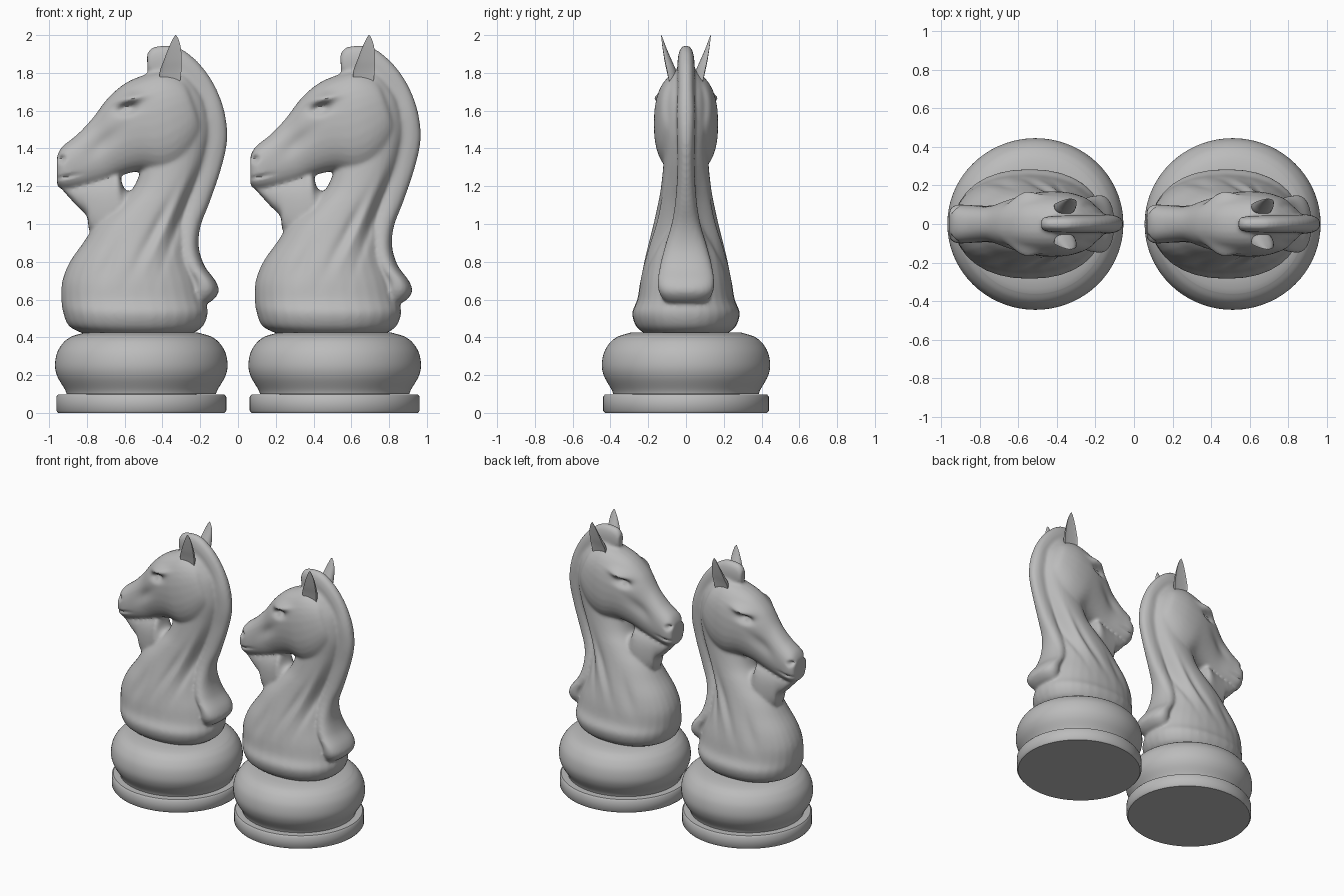
import bpy, bmesh, math
from mathutils import Vector, Matrix

cube = bpy.data.objects.get("Cube")
if cube:
    bpy.data.objects.remove(cube)

CX = 0.512          # each piece stands this far from the middle
TAU = 2 * math.pi

grey = bpy.data.materials.new("warm_grey_stone")
grey.use_nodes = True
grey.diffuse_color = (0.5, 0.5, 0.5, 1)
grey.node_tree.nodes["Principled BSDF"].inputs["Base Color"].default_value = (0.5, 0.5, 0.5, 1)


def smooth_rows(rows, steps=6):
    """Catmull-Rom interpolation through rows of numbers."""
    out = []
    ext = [rows[0]] + list(rows) + [rows[-1]]
    for i in range(1, len(ext) - 2):
        for s in range(steps):
            t = s / steps
            out.append([0.5 * (2 * b + (c - a) * t + (2 * a - 5 * b + 4 * c - d) * t * t
                               + (3 * b - a - 3 * c + d) * t ** 3)
                        for a, b, c, d in zip(*ext[i - 1:i + 3])])
    return out + [list(rows[-1])]


def power(v, e):
    return math.copysign(abs(v) ** e, v)


def loft(bm, rows, e=0.9, sides=32, cup=1.0, mirror=1):
    """Skin sections (x1, z1, x2, z2, half width, y offset) into a closed form."""
    rings = []
    for x1, z1, x2, z2, w, y0 in smooth_rows(rows):
        ring = []
        for k in range(sides):
            c, s = power(math.cos(TAU * k / sides), e), power(math.sin(TAU * k / sides), e)
            y = y0 + w * (s * cup if s > 0 else s)
            ring.append(bm.verts.new(((x1 + x2) / 2 + (x1 - x2) / 2 * c + CX, y * mirror,
                                      (z1 + z2) / 2 + (z1 - z2) / 2 * c)))
        rings.append(ring)
    for r, q in zip(rings, rings[1:]):
        for k in range(sides):
            n = (k + 1) % sides
            bm.faces.new((r[k], r[n], q[n], q[k]))
    bm.faces.new(rings[0])
    bm.faces.new(rings[-1])


def to_mesh(bm, name):
    bmesh.ops.recalc_face_normals(bm, faces=bm.faces)
    me = bpy.data.meshes.new(name)
    bm.to_mesh(me)
    bm.free()
    me.materials.append(grey)
    return me


def lathe(name, profile):
    bm = bmesh.new()
    vs = [bm.verts.new((r, 0, z)) for r, z in profile]
    es = [bm.edges.new(p) for p in zip(vs, vs[1:])]
    bmesh.ops.spin(bm, geom=vs + es, cent=(0, 0, 0), axis=(0, 0, 1), angle=TAU, steps=72)
    bmesh.ops.remove_doubles(bm, verts=bm.verts, dist=0.0005)
    bmesh.ops.scale(bm, vec=(1, 0.975, 1), verts=bm.verts)
    return to_mesh(bm, name)


# Turned base: foot disc and swelling ring
foot = lathe("foot_disc", [(0, 0), (0.44, 0), (0.45, 0.012), (0.45, 0.085),
                           (0.44, 0.098), (0, 0.1)])
swell = smooth_rows([(0.395, 0.1), (0.405, 0.125), (0.443, 0.19), (0.457, 0.25),
                     (0.445, 0.32), (0.41, 0.375), (0.37, 0.405)])
ring = lathe("base_ring", [(0, 0.095)] + swell + [(0.345, 0.413), (0.3, 0.425), (0, 0.425)])

# Neck: level sections as (height, front, back, half width)
neck = [(0.42, -.82, -.24, .22), (0.46, -.895, -.185, .265), (0.53, -.925, -.16, .285),
        (0.6, -.935, -.175, .258), (0.7, -.93, -.2, .242), (0.8, -.89, -.24, .222),
        (0.9, -.82, -.27, .197), (1.0, -.75, -.275, .172), (1.1, -.645, -.255, .15),
        (1.2, -.55, -.22, .132), (1.35, -.5, -.17, .118), (1.5, -.5, -.145, .12),
        (1.65, -.5, -.17, .115), (1.76, -.48, -.24, .09), (1.82, -.43, -.3, .05)]
# Head: brow line to jaw line, from muzzle to cheek
head = [(-.958, 1.36, -.958, 1.2, .075), (-.93, 1.41, -.91, 1.18, .1),
        (-.85, 1.475, -.82, 1.19, .098), (-.77, 1.56, -.71, 1.22, .1),
        (-.69, 1.665, -.61, 1.26, .128), (-.6, 1.743, -.5, 1.28, .155),
        (-.5, 1.788, -.38, 1.26, .17), (-.4, 1.81, -.27, 1.32, .162),
        (-.3, 1.78, -.19, 1.45, .125), (-.26, 1.72, -.19, 1.55, .07)]
# Crest of the mane: inner to outer edge, from forelock down to the tail-like drop
mane = [(-.478, 1.79, -.482, 1.9, .03), (-.43, 1.77, -.445, 1.937, .04),
        (-.35, 1.74, -.33, 1.94, .045), (-.28, 1.7, -.22, 1.865, .045),
        (-.23, 1.62, -.13, 1.745, .045), (-.22, 1.55, -.073, 1.6, .05),
        (-.22, 1.45, -.057, 1.45, .047), (-.25, 1.3, -.087, 1.3, .045),
        (-.31, 1.12, -.148, 1.12, .057), (-.33, 1.0, -.198, .99, .078),
        (-.33, .88, -.208, .88, .112), (-.3, .78, -.178, .78, .138),
        (-.25, .7, -.12, .7, .15), (-.25, .645, -.102, .645, .145),
        (-.25, .6, -.13, .6, .12), (-.25, .565, -.18, .57, .08)]
# Web under the chin, with a gap left for the throat hole
web = [(-.935, 1.21, -.925, 1.175, .045), (-.86, 1.22, -.853, 1.095, .06),
       (-.81, 1.23, -.8, 1.04, .07), (-.785, 1.24, -.785, .96, .075),
       (-.69, 1.26, -.72, .9, .09), (-.635, 1.28, -.66, .9, .1),
       (-.595, 1.18, -.62, .9, .1), (-.5, 1.18, -.5, .9, .1)]

bm = bmesh.new()
loft(bm, [(xf, z, xb, z, w, 0) for z, xf, xb, w in neck])
for part in (head, mane, web):
    loft(bm, [r + (0,) for r in part], e=0.85)

# Fuse the forms into one skin
temp = bpy.data.objects.new("horse_form", to_mesh(bm, "horse_form"))
bpy.context.scene.collection.objects.link(temp)
remesh = temp.modifiers.new("fuse", 'REMESH')
remesh.mode = 'VOXEL'
remesh.voxel_size = 0.011
soften = temp.modifiers.new("soften", 'SMOOTH')
soften.factor = 0.5
soften.iterations = 6
graph = bpy.context.evaluated_depsgraph_get()
horse = bpy.data.meshes.new_from_object(temp.evaluated_get(graph))
horse.name = "horse_body"
bpy.data.objects.remove(temp)
horse.materials.clear()
horse.materials.append(grey)

# Carved details: x, z, length, breadth, tilt in degrees, height (minus cuts in)
carving = [(-.57, 1.665, .075, .026, 12, .034),     # brow
           (-.585, 1.61, .05, .026, 15, -.045),     # eye socket
           (-.59, 1.605, .022, .014, 15, .02),      # eyeball
           (-.935, 1.345, .018, .016, 30, -.03),    # nostril
           (-.91, 1.25, .06, .009, 10, -.012),      # mouth
           (-.7, 1.44, .1, .04, 40, -.014),         # hollow of the face
           (-.3, 1.05, .22, .025, 70, -.022),       # neck furrows
           (-.45, .95, .2, .03, 62, -.014),
           (-.38, 1.0, .2, .025, 66, .01),
           (-.68, .8, .12, .04, 65, -.012)]
for v in horse.vertices:
    side = math.copysign(min(1, abs(v.co.y) / 0.06), v.co.y)
    push = 0
    for x, z, length, breadth, tilt, high in carving:
        a = math.radians(tilt)
        dx, dz = v.co.x - CX - x, v.co.z - z
        u = (dx * math.cos(a) + dz * math.sin(a)) / length
        t = (dz * math.cos(a) - dx * math.sin(a)) / breadth
        push += high * math.exp(-u * u - t * t)
    v.co.y += side * push

# Ears: thin leaves, hollow on the outer face
ear_rows = [(-.405, 1.73, -.31, 1.73, .045, .085), (-.415, 1.8, -.3, 1.81, .05, .1),
            (-.395, 1.86, -.298, 1.87, .038, .113), (-.368, 1.93, -.303, 1.935, .02, .124),
            (-.345, 1.98, -.316, 1.98, .008, .13), (-.332, 2.0, -.328, 2.0, .002, .132)]
ears = {}
for label, m in (("left", -1), ("right", 1)):
    bm = bmesh.new()
    loft(bm, ear_rows, sides=24, cup=-0.1, mirror=m)
    ears[label + "_ear"] = to_mesh(bm, label + "_ear")

# Two matching pieces side by side
parts = {"foot_disc": foot, "base_ring": ring, "horse_body": horse, **ears}
for place, x in (("first", -CX), ("second", CX)):
    for name, me in parts.items():
        ob = bpy.data.objects.new(place + "_" + name, me)
        ob.location.x = x
        bpy.context.scene.collection.objects.link(ob)
        bpy.ops.object.select_all(action='DESELECT')
        ob.select_set(True)
        bpy.context.view_layer.objects.active = ob
        if place == "first":
            bpy.ops.object.shade_smooth_by_angle(angle=math.radians(45))
